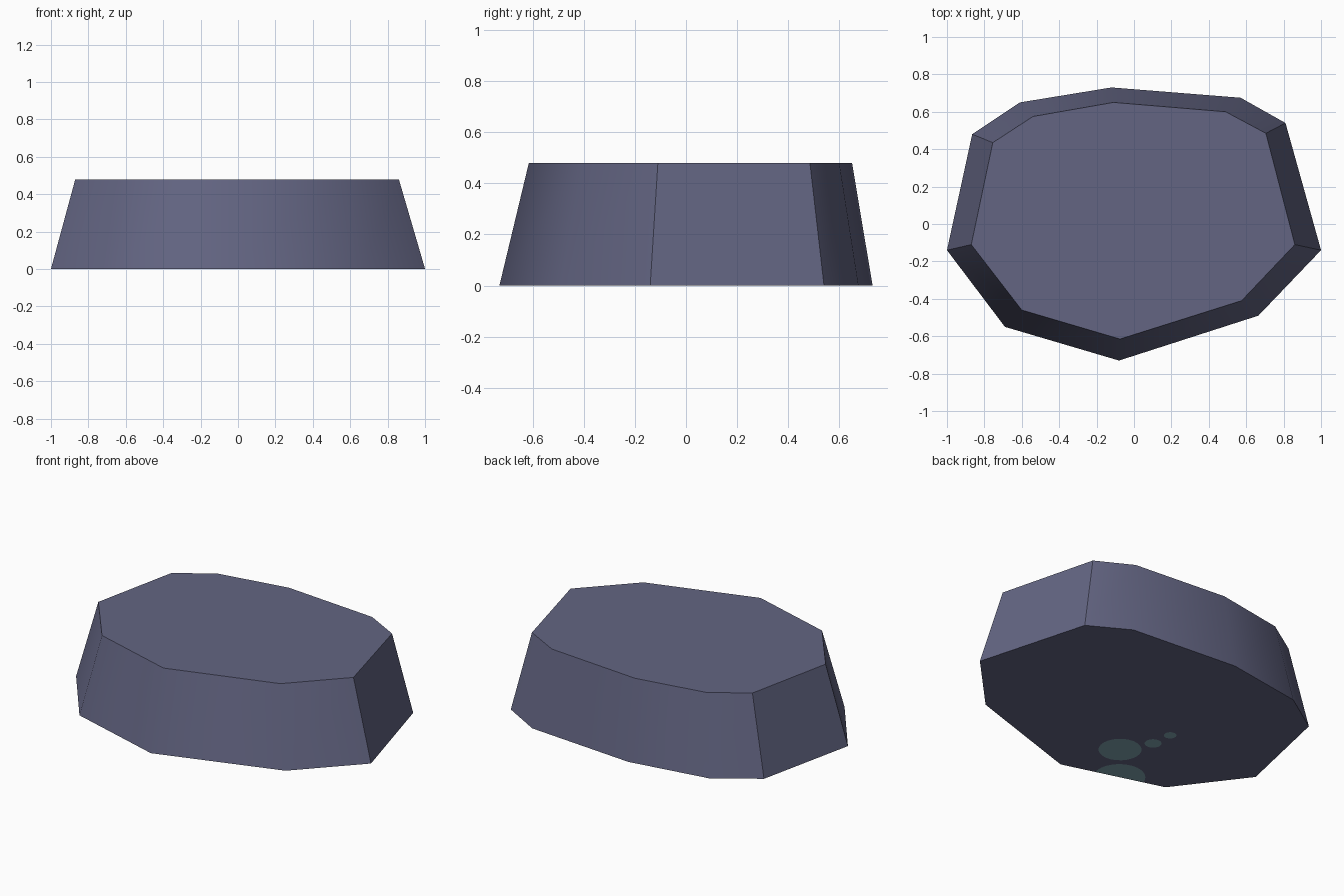
import bpy, math

if "Cube" in bpy.data.objects:
    bpy.data.objects.remove(bpy.data.objects["Cube"])


def material(name, rgb):
    m = bpy.data.materials.new(name)
    m.diffuse_color = (*rgb, 1)
    m.use_nodes = True
    m.node_tree.nodes["Principled BSDF"].inputs["Base Color"].default_value = m.diffuse_color
    return m


stone = material("slate stone", (0.125, 0.13, 0.225))
teal = material("teal patch", (0.22, 0.38, 0.44))


def make(name, verts, faces, mat):
    me = bpy.data.meshes.new(name)
    me.from_pydata(verts, [], faces)
    me.materials.append(mat)
    ob = bpy.data.objects.new(name, me)
    bpy.context.collection.objects.link(ob)
    return ob


# Stone slab: ten-sided outline, tapering upward (counter-clockwise from the right)
base = [(1, -.14), (.81, .54), (.57, .675), (-.12, .73), (-.61, .65),
        (-.865, .48), (-1, -.14), (-.69, -.55), (-.08, -.73), (.665, -.49)]
top = [(.86, -.11), (.705, .485), (.49, .60), (-.11, .65), (-.54, .575),
       (-.755, .435), (-.87, -.11), (-.60, -.46), (-.075, -.615), (.575, -.41)]
n = len(base)
verts = [(x, y, 0.001) for x, y in base] + [(x, y, .48) for x, y in top]
faces = [(i, (i + 1) % n, n + (i + 1) % n, n + i) for i in range(n)]
faces += [tuple(reversed(range(n))), tuple(range(n, 2 * n))]
slab = make("stone_slab", verts, faces, stone)
bpy.context.view_layer.objects.active = slab
slab.select_set(True)
bpy.ops.object.shade_smooth_by_angle(angle=math.radians(40))


# Round patches on the underside
def patch(name, x, y, r, start=0, sweep=360, steps=24):
    pts = []
    for i in range(steps):
        a = math.radians(start + sweep * i / (steps if sweep == 360 else steps - 1))
        pts.append((x + r * math.cos(a), y + r * math.sin(a), 0))
    return make(name, pts, [tuple(reversed(range(steps)))], teal)


patch("large_patch", -.226, -.39, .12)
patch("small_patch", -.323, -.22, .047)
patch("tiny_patch", -.338, -.09, .035)
patch("edge_patch", -.42, -.628, .145, -16.4, 180)  # half disc cut by the slab edge
